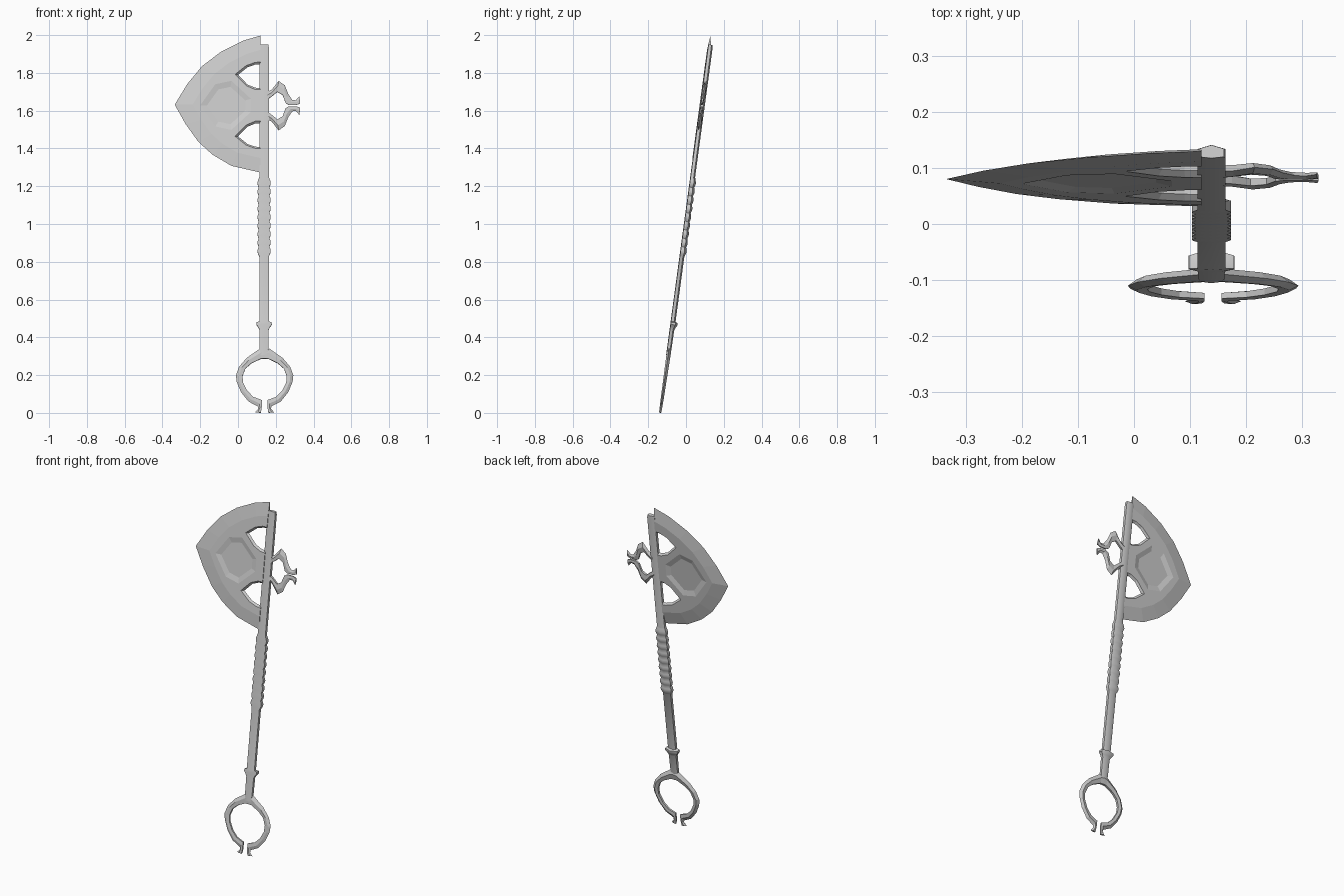
import bpy, bmesh, math

if "Cube" in bpy.data.objects:
    bpy.data.objects.remove(bpy.data.objects["Cube"])

SLOPE = 0.1354                       # lean of the whole weapon towards +y
ANG = math.atan(SLOPE)
AXIS_X, HEAD_Z = 0.138, 1.627        # haft axis, mirror height of the head


def place(x, d, z):
    """Point at front-view (x, z), lifted d along the leaning plane's normal."""
    return (x, (z - 1.04) * SLOPE + d * math.cos(ANG), z - d * math.sin(ANG))


def make(name, bm):
    bmesh.ops.recalc_face_normals(bm, faces=bm.faces)
    me = bpy.data.meshes.new(name)
    bm.to_mesh(me)
    bm.free()
    ob = bpy.data.objects.new(name, me)
    bpy.context.collection.objects.link(ob)
    return ob


def smooth(ob, angle=40):
    bpy.ops.object.select_all(action='DESELECT')
    bpy.context.view_layer.objects.active = ob
    ob.select_set(True)
    bpy.ops.object.shade_smooth_by_angle(angle=math.radians(angle))


def loft(bm, loops):
    """Skin closed loops of (x, d, z) points and cap both ends."""
    rows = [[bm.verts.new(place(*p)) for p in lp] for lp in loops]
    n = len(rows[0])
    for a, b in zip(rows, rows[1:]):
        for i in range(n):
            j = (i + 1) % n
            bm.faces.new((a[i], a[j], b[j], b[i]))
    bm.faces.new(rows[0])
    bm.faces.new(rows[-1][::-1])


def band(bm, pairs, h0, h1):
    """Ridged band between (outer x, outer z, inner x, inner z) pairs, thinning h0 to h1."""
    loops = []
    for i, (ox, oz, ix, iz) in enumerate(pairs):
        h = h0 + (h1 - h0) * i / (len(pairs) - 1)
        section = ((0, .25 * h), (0.45, h), (1, 0.75 * h), (1, -0.1 * h), (0.45, -0.25 * h))
        loops.append([(ox + (ix - ox) * t, d, oz + (iz - oz) * t) for t, d in section])
    loft(bm, loops)


# Haft: flat front, ridged back, with collar and ribbed grip
prof = [(0.305, 0.018), (0.34, 0.023), (0.44, 0.024), (0.455, 0.031), (0.468, 0.041),
        (0.48, 0.04), (0.484, 0.025), (0.83, 0.025)]
PITCH = 0.045
for k in range(9):
    z = 0.835 + k * PITCH
    prof += [(z, 0.028), (z + 0.012, 0.033), (z + 0.022, 0.035), (z + 0.033, 0.033)]
prof += [(1.242, 0.028), (1.25, 0.025), (1.935, 0.025), (1.95, 0.022)]
FRONT = -0.006
bm = bmesh.new()
loft(bm, [[(AXIS_X + r, .5 * r, z), (AXIS_X, .8 * r, z), (AXIS_X - r, .5 * r, z),
           (AXIS_X - r, FRONT * .6, z), (AXIS_X, FRONT, z), (AXIS_X + r, FRONT * .6, z)]
          for z, r in prof])
smooth(make("haft", bm))

# Open pommel ring with flared feet, two mirrored halves
half = [(0, .35, 0, .288), (.022, .343, .02, .287), (.095, .292, .07, .263),
        (.135, .245, .102, .235), (.152, .2, .117, .195), (.148, .165, .114, .16),
        (.125, .11, .092, .117), (.085, .06, .06, .085), (.036, .035, .015, .068),
        (.034, .022, .015, .03), (.05, .004, .02, .001)]
bm = bmesh.new()
for s in (1, -1):
    band(bm, [(AXIS_X + s * a + .003, b, AXIS_X + s * c + .003, d) for a, b, c, d in half],
         0.019, 0.01)
make("pommel_ring", bm)

# Clawed back ornament, mirrored about the head height
claw = [(.15, .07, .15, .03), (.178, .084, .175, .046), (.215, .131, .208, .073),
        (.248, .108, .236, .057), (.266, .062, .252, .014), (.288, .03, .268, .004),
        (.306, .028, .31, .004), (.325, .05, .329, .012)]
bm = bmesh.new()
for s in (1, -1):
    band(bm, [(a, HEAD_Z + s * b, c, HEAD_Z + s * d) for a, b, c, d in claw], 0.018, 0.008)
make("back_claw", bm)

# Blade: sharp edge loop between two flat faces
HF, HB = -0.008, 0.014
edge = [(.12, 1.998), (.025, 1.97), (-.09, 1.912), (-.19, 1.836), (-.268, 1.742),
        (-.335, 1.632), (-.278, 1.53), (-.21, 1.435), (-.135, 1.367), (-.035, 1.308),
        (.12, 1.272)]
inner = [(x + (.12 - x) * .21, z + (1.632 - z) * .21) for x, z in edge]
bm = bmesh.new()
front, mid, back = [[bm.verts.new(place(x, d, z)) for x, z in lp]
                    for lp, d in ((inner, HF), (edge, 0), (inner, HB))]
for a, b in ((front, mid), (mid, back)):
    for i in range(len(edge) - 1):
        bm.faces.new((a[i], a[i + 1], b[i + 1], b[i]))
bm.faces.new(front)
bm.faces.new(back[::-1])
bm.faces.new((front[0], mid[0], back[0], back[-1], mid[-1], front[-1]))
blade = make("blade", bm)


def cut(points, steps):
    """Subtract a tapered prism; steps are (depth, scale about centre)."""
    cx = sum(p[0] for p in points) / len(points)
    cz = sum(p[1] for p in points) / len(points)
    b = bmesh.new()
    loft(b, [[(cx + (x - cx) * s, d, cz + (z - cz) * s) for x, z in points] for d, s in steps])
    tool = make("cutter", b)
    tool.hide_render = True
    mod = blade.modifiers.new("cut", 'BOOLEAN')
    mod.object, mod.operation, mod.solver = tool, 'DIFFERENCE', 'EXACT'
    bpy.context.view_layer.objects.active = blade
    bpy.ops.object.modifier_apply(modifier=mod.name)
    bpy.data.objects.remove(tool)


# Two openings beside the haft, flared towards both faces
hole = [(.0, .163), (.05, .203), (.09, .217), (.16, .222), (.16, .092), (.09, .095), (.05, .112)]
for s in (1, -1):
    cut([(x, HEAD_Z + s * z) for x, z in hole], [(-.025, 1.45), (.003, 1), (.031, 1.45)])

# Recessed panel on each face
panel = [(-.2, 0), (-.12, .112), (-.035, .13), (.068, .035), (.068, -.035), (-.035, -.13), (-.12, -.112)]
for floor, face in ((-.002, HF), (.006, HB)):
    cut([(x, HEAD_Z + z) for x, z in panel],
        [(floor, .76), (face, 1), (2 * face - floor, 1.24)])
